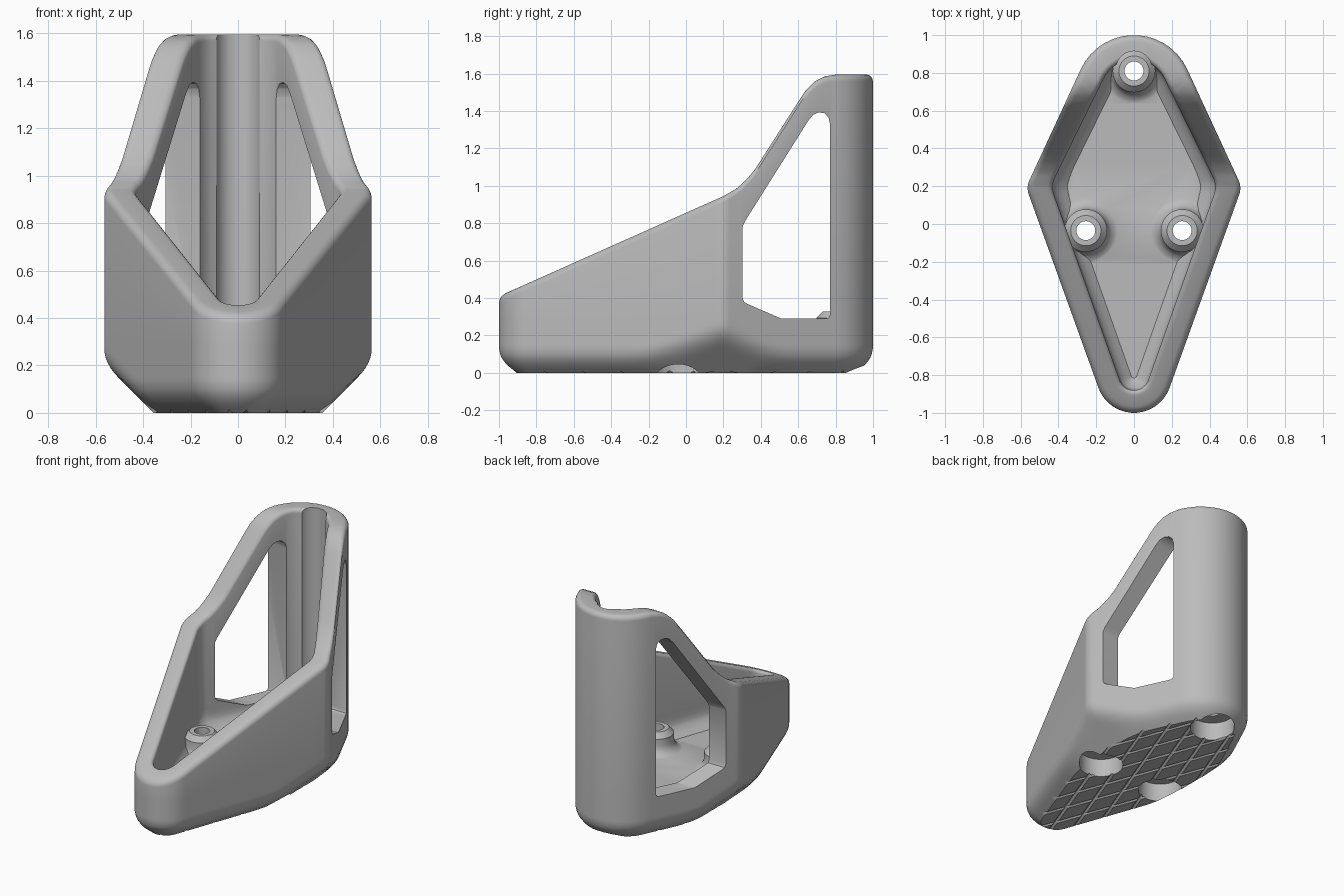
import bpy, bmesh
from math import atan2, acos, cos, sin, pi, hypot, radians, copysign
from mathutils import Matrix

if "Cube" in bpy.data.objects:
    bpy.data.objects.remove(bpy.data.objects["Cube"])

grey = bpy.data.materials.new("plain grey")
grey.use_nodes = True
colour = (0.5, 0.5, 0.5, 1)
grey.diffuse_color = colour
grey.node_tree.nodes["Principled BSDF"].inputs["Base Color"].default_value = colour


def make_object(name, bm):
    bmesh.ops.recalc_face_normals(bm, faces=bm.faces)
    mesh = bpy.data.meshes.new(name)
    bm.to_mesh(mesh)
    bm.free()
    obj = bpy.data.objects.new(name, mesh)
    bpy.context.collection.objects.link(obj)
    mesh.materials.append(grey)
    return obj


def outline(circles, inset=0, arc=16, straight=30):
    """Points round the taut belt enclosing the circles, counter-clockwise."""
    discs = [(x, y, r - inset) for x, y, r in circles]
    n = len(discs)
    normals = []
    for k in range(n):
        (x, y, r), (x2, y2, r2) = discs[k], discs[(k + 1) % n]
        dx, dy = x2 - x, y2 - y
        normals.append(atan2(dy, dx) - acos((r - r2) / hypot(dx, dy)))
    points = []
    for k in range(n):
        x, y, r = discs[k]
        start, end = normals[k - 1], normals[k]
        while end < start:
            end += 2 * pi
        for i in range(arc):
            a = start + (end - start) * i / (arc - 1)
            points.append((x + r * cos(a), y + r * sin(a)))
        x2, y2, r2 = discs[(k + 1) % n]
        ax, ay = points[-1]
        bx, by = x2 + r2 * cos(end), y2 + r2 * sin(end)
        for i in range(1, straight):
            t = i / straight
            points.append((ax + (bx - ax) * t, ay + (by - ay) * t))
    return points


RIM = [(-1, .41), (.2, .945), (.27, .985), (.32, 1.03), (.37, 1.09), (.6, 1.45),
       (.64, 1.51), (.69, 1.56), (.74, 1.585), (.8, 1.595), (1.1, 1.595)]


def rim_height(y):
    if y <= RIM[0][0]:
        return RIM[0][1]
    for (y0, z0), (y1, z1) in zip(RIM, RIM[1:]):
        if y <= y1:
            return z0 + (z1 - z0) * (y - y0) / (y1 - y0)
    return RIM[-1][1]


OUTER = [(0, -.8, .2), (.463, .19, .1), (0, .69, .31), (-.463, .19, .1)]
INNER = [(0, -.8, .08), (.31, .195, .12), (0, .69, .18), (-.31, .195, .12)]


def soft_min(a, b, blend=.06):
    h = max(blend - abs(a - b), 0) / blend
    return min(a, b) - h * h * blend / 4


def flat_loop(circles, z, inset, limit):
    """Level outline whose side corners are softly trimmed by a sloping plane."""
    return [(copysign(soft_min(abs(x), limit), x), y, z)
            for x, y in outline(circles, inset)]


# Shell: loops from the underside, over the rounded rim, down to the floor
loops = []
for z, inset in [(0, .095), (.02, .07), (.04, .045), (.06, .028), (.08, .014), (.1, .006),
                 (.13, 0), (.15, 0), (.17, 0), (.19, 0), (.21, 0), (.23, 0), (.25, 0),
                 (.28, 0)]:
    loops.append(flat_loop(OUTER, z, inset, .355 + z))

outer, inner = outline(OUTER), outline(INNER)


def rim_loop(from_points, to_points, radius, angle):
    loop = []
    for (x, y), (tx, ty) in zip(from_points, to_points):
        d = hypot(tx - x, ty - y)
        step = radius * (1 - cos(angle)) / d
        px, py = x + (tx - x) * step, y + (ty - y) * step
        loop.append((px, py, rim_height(py) - radius * (1 - sin(angle))))
    return loop


STEPS = 5
for i in range(STEPS + 1):
    loops.append(rim_loop(outer, inner, .035, i / STEPS * pi / 2))
for i in range(STEPS, -1, -1):
    loops.append(rim_loop(inner, outer, .028, i / STEPS * pi / 2))
for z, inset in [(.33, 0), (.29, 0), (.26, .003), (.235, .012), (.205, .038), (.18, .065)]:
    loops.append(flat_loop(INNER, z, inset, .19 + z))

bm = bmesh.new()
rings = [[bm.verts.new(p) for p in loop] for loop in loops]
count = len(outer)
for low, high in zip(rings, rings[1:]):
    for i in range(count):
        j = (i + 1) % count
        bm.faces.new((low[i], low[j], high[j], high[i]))
bm.faces.new(rings[0][::-1])
bm.faces.new(rings[-1])
bmesh.ops.triangulate(bm, faces=bm.faces)
holder = make_object("holder_body", bm)


def combine(tool, operation):
    tool.hide_render = True
    before = holder.data.copy()
    mod = holder.modifiers.new("combine", "BOOLEAN")
    mod.operation = operation
    mod.solver = "EXACT"
    mod.object = tool
    bpy.ops.object.select_all(action="DESELECT")
    bpy.context.view_layer.objects.active = holder
    holder.select_set(True)
    bpy.ops.object.modifier_apply(modifier=mod.name)
    bpy.data.objects.remove(tool)
    # Keep the earlier mesh if a cut leaves scraps below the base
    if min(v.co.z for v in holder.data.vertices) < -.001:
        holder.data = before


# Crossed grip grooves on the underside, the two sets at slightly different depths
for side, drop, shift in ((-1, -.0041, .003), (1, -.0053, -.004)):
    bm = bmesh.new()
    for k in range(-4, 5):
        turn = (Matrix.Translation((k * .15 + shift, 0, drop))
                @ Matrix.Rotation(side * radians(20.5), 4, "Z")
                @ Matrix.Rotation(radians(45), 4, "Y")
                @ Matrix.Diagonal((.024, 2.6, .024, 1)))
        bmesh.ops.create_cube(bm, size=1, matrix=turn)
    combine(make_object("groove_cutter", bm), "DIFFERENCE")

# Side windows, cut straight through both walls
WINDOW = [(.302, .4), (.302, .78), (.315, .81), (.655, 1.35), (.68, 1.38), (.71, 1.393),
          (.74, 1.388), (.762, 1.365), (.77, 1.33), (.77, .31), (.764, .296),
          (.75, .29), (.51, .29), (.33, .368), (.31, .38)]
bm = bmesh.new()
face = bm.faces.new([bm.verts.new((-1, y, z)) for y, z in WINDOW])
grown = bmesh.ops.extrude_face_region(bm, geom=[face])["geom"]
bmesh.ops.translate(bm, vec=(2, 0, 0),
                    verts=[v for v in grown if isinstance(v, bmesh.types.BMVert)])
combine(make_object("window_cutter", bm), "DIFFERENCE")

# Driver channel, screw bosses, counterbores and holes
SCREWS = [(-.255, -.035), (.255, -.035), (0, .81)]


def turned(name, profile, centres=SCREWS, sides=40):
    """Solid of revolution at each centre; profile is (radius, z)."""
    bm = bmesh.new()
    for cx, cy in centres:
        stack = [[bm.verts.new((cx + r * cos(2 * pi * i / sides),
                                cy + r * sin(2 * pi * i / sides), z))
                  for i in range(sides)] for r, z in profile]
        for a, b in zip(stack, stack[1:]):
            for i in range(sides):
                j = (i + 1) % sides
                bm.faces.new((a[i], a[j], b[j], b[i]))
        bm.faces.new(stack[0][::-1])
        bm.faces.new(stack[-1])
    return make_object(name, bm)


combine(turned("channel_cutter", [(.095, .25), (.095, 2)], [(0, .82)]), "DIFFERENCE")
combine(turned("bosses", [(.175, .155), (.175, .177), (.155, .185), (.135, .198),
                          (.12, .22), (.113, .245), (.113, .293), (.08, .328)]), "UNION")
combine(turned("counterbore_cutter", [(.145, -.1), (.145, .13)]), "DIFFERENCE")
combine(turned("hole_cutter", [(.05, -.1), (.05, .5)]), "DIFFERENCE")

bpy.ops.object.shade_smooth_by_angle(angle=radians(32))
